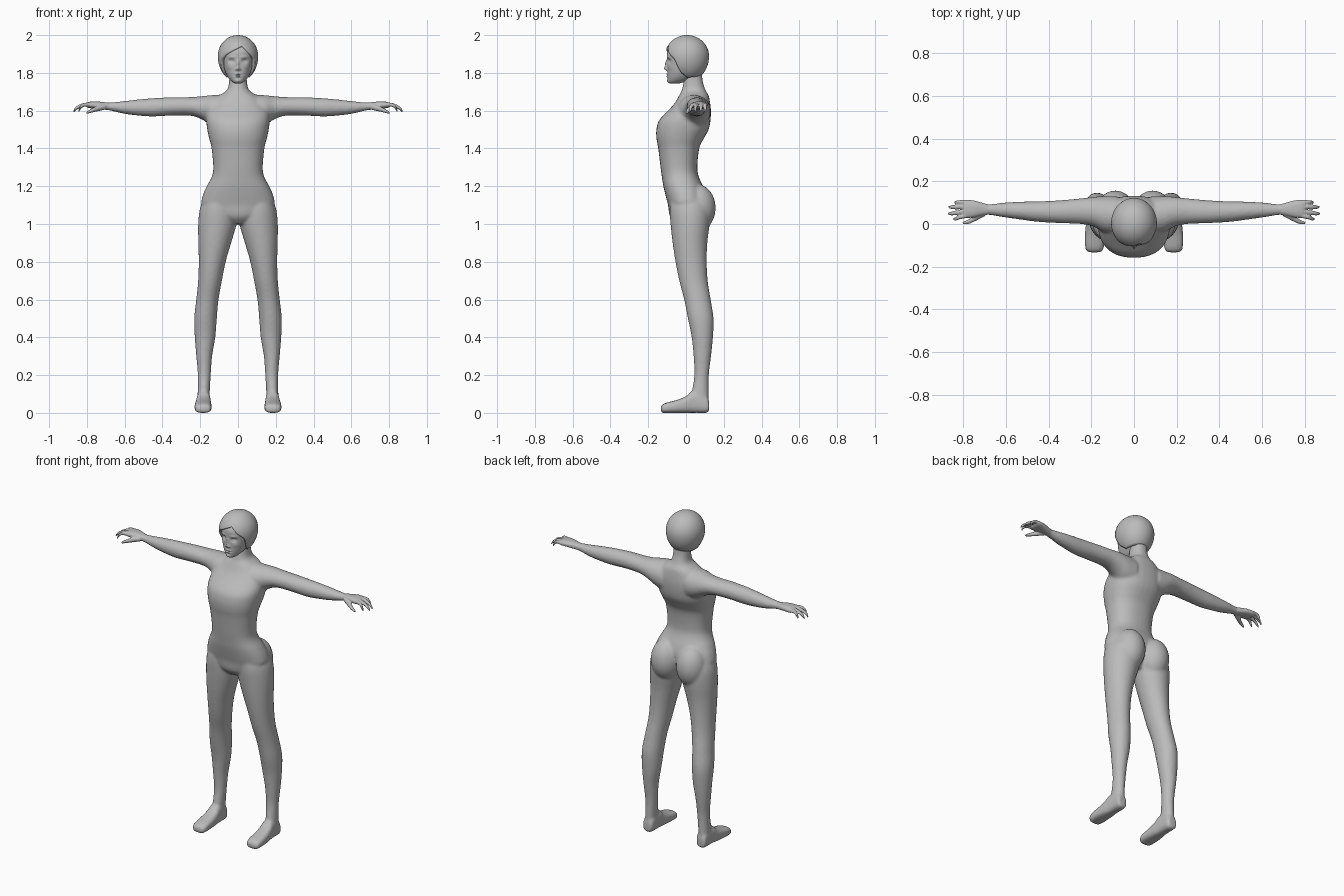
import bpy, bmesh, math
from mathutils import Vector

grey = bpy.data.materials.new("plain grey")
grey.diffuse_color = (0.5, 0.5, 0.5, 1)


def spline(rings, steps):
    """Catmull-Rom interpolation of ring bounds."""
    out = []
    for i in range(len(rings) - 1):
        p0, p1 = rings[max(i - 1, 0)], rings[i]
        p2, p3 = rings[i + 1], rings[min(i + 2, len(rings) - 1)]
        for s in range(steps):
            t = s / steps
            out.append([b + 0.5 * t * (c - a + t * (2*a - 5*b + 4*c - d + t * (3*(b - c) + d - a)))
                        for a, b, c, d in zip(p0, p1, p2, p3)])
    return out + [list(rings[-1])]


def loft(bm, rings, axis, side=1, power=2.0, n=32, steps=4):
    """Skin superellipse rings (position, min a, max a, min b, max b) along an axis."""
    rows = []
    others = [i for i in range(3) if i != axis]
    for pos, a0, a1, b0, b1 in spline(rings, steps):
        row = []
        for k in range(n):
            c, s = math.cos(2 * math.pi * k / n), math.sin(2 * math.pi * k / n)
            co = [0, 0, 0]
            co[axis] = pos
            co[others[0]] = (a0 + a1) / 2 + (a1 - a0) / 2 * math.copysign(abs(c) ** (2 / power), c)
            co[others[1]] = (b0 + b1) / 2 + (b1 - b0) / 2 * math.copysign(abs(s) ** (2 / power), s)
            co[0] *= side
            row.append(bm.verts.new(co))
        rows.append(row)
    for r, q in zip(rows, rows[1:]):
        for k in range(n):
            bm.faces.new((r[k], r[(k + 1) % n], q[(k + 1) % n], q[k]))
    bm.faces.new(rows[0])
    bm.faces.new(rows[-1])


def ball(bm, centre, radii):
    res = bmesh.ops.create_uvsphere(bm, u_segments=32, v_segments=20, radius=1)
    for v in res["verts"]:
        v.co = Vector(c + r * x for c, r, x in zip(centre, radii, v.co))


def finish(bm, name, voxel=None, smooth=0):
    bmesh.ops.recalc_face_normals(bm, faces=bm.faces)
    me = bpy.data.meshes.new(name)
    bm.to_mesh(me)
    bm.free()
    me.materials.append(grey)
    me.shade_smooth()
    ob = bpy.data.objects.new(name, me)
    bpy.context.collection.objects.link(ob)
    if voxel:
        m = ob.modifiers.new("blend parts", "REMESH")
        m.mode, m.voxel_size, m.use_smooth_shade = "VOXEL", voxel, True
        m = ob.modifiers.new("soften", "SMOOTH")
        m.factor, m.iterations = 0.5, smooth
    return ob


# body: torso with neck, then legs, feet, buttocks and arms blended in
bm = bmesh.new()
torso = [(1.0, .05, -.05, .06), (1.04, .12, -.085, .08), (1.1, .19, -.095, .1), (1.15, .187, -.108, .105),
         (1.2, .166, -.12, .09), (1.25, .139, -.128, .068), (1.3, .131, -.135, .06), (1.4, .14, -.147, .07),
         (1.45, .152, -.156, .093), (1.5, .163, -.157, .12), (1.55, .168, -.142, .13), (1.6, .163, -.095, .132),
         (1.64, .14, -.06, .128), (1.68, .1, -.037, .12), (1.71, .058, -.022, .103), (1.76, .047, -.012, .088),
         (1.82, .045, -.01, .085)]
loft(bm, [(z, -w, w, f, b) for z, w, f, b in torso], 2, power=2.3)
leg = [(.05, .15, .215, .04, .12), (.1, .15, .214, .03, .12), (.2, .144, .213, .044, .121),
       (.3, .137, .221, .04, .133), (.4, .12, .229, .03, .143), (.5, .112, .232, .01, .146),
       (.6, .103, .221, -.01, .131), (.7, .085, .211, -.036, .115), (.8, .065, .208, -.056, .11),
       (.9, .036, .21, -.071, .113), (1.0, .008, .211, -.082, .125), (1.08, .005, .202, -.087, .125),
       (1.15, .02, .175, -.08, .1)]
foot = [(.122, .16, .21, .01, .06), (.11, .15, .215, 0, .09), (.07, .147, .217, 0, .11),
        (.03, .145, .22, 0, .113), (0, .142, .225, 0, .088), (-.05, .14, .23, 0, .068),
        (-.1, .14, .23, 0, .055), (-.125, .146, .224, 0, .044), (-.133, .16, .21, .005, .032)]
arm = [(.08, -.05, .13, 1.5, 1.685), (.14, -.04, .13, 1.52, 1.682), (.19, -.012, .127, 1.553, 1.677),
       (.25, 0, .12, 1.573, 1.672), (.35, .004, .111, 1.574, 1.671), (.45, .01, .106, 1.569, 1.666),
       (.52, .019, .105, 1.573, 1.66), (.6, .03, .101, 1.583, 1.651), (.68, .042, .093, 1.601, 1.643),
       (.71, .041, .097, 1.604, 1.645)]
for side in (1, -1):
    loft(bm, leg, 2, side)
    loft(bm, foot, 1, side, power=2.8)
    loft(bm, arm, 0, side)
    ball(bm, (side * .087, .06, 1.085), (.09, .097, .125))
finish(bm, "body", .0075, 8)

# hands: palm, four fingers and thumb
bm = bmesh.new()
palm = [(.68, .044, .091, 1.603, 1.641), (.71, .04, .099, 1.606, 1.645), (.75, .031, .11, 1.611, 1.649),
        (.785, .028, .114, 1.613, 1.647), (.8, .034, .11, 1.618, 1.642)]
fingers = [(.041, .024, .845), (.061, .049, .872), (.082, .079, .868), (.102, .101, .842)]
for side in (1, -1):
    loft(bm, palm, 0, side, power=2.4)
    for base, tip, reach in fingers:
        path = [(.775, base, 1.631, .0115), (.815, (base + tip) / 2, 1.631, .0105),
                (.3 * .815 + .7 * reach, tip, 1.615, .0095), (reach, tip, 1.596, .006)]
        loft(bm, [(x, y - r, y + r, z - r, z + r) for x, y, z, r in path], 0, side, n=12)
    thumb = [(.7, .05, 1.62, .014), (.74, .03, 1.612, .015), (.775, .011, 1.6, .011), (.803, .004, 1.588, .006)]
    loft(bm, [(x, y - r, y + r, z - r, z + r) for x, y, z, r in thumb], 0, side, n=12)
finish(bm, "hands", .004, 3)

# head: fine loft with facial features pushed in and out
bm = bmesh.new()
skull = [(1.744, .016, -.085, -.035), (1.752, .03, -.094, -.01), (1.77, .048, -.097, .03),
         (1.795, .063, -.098, .06), (1.83, .075, -.099, .085), (1.87, .083, -.1, .1),
         (1.915, .084, -.099, .1), (1.955, .066, -.075, .085), (1.975, .035, -.04, .05)]
loft(bm, [(z, -w, w, f, b) for z, w, f, b in skull], 2, power=2.2, n=128, steps=10)
features = [(.034, 1.862, .014, .010, .013), (.034, 1.86, .008, .005, -.005),   # eye sockets, lids
            (.035, 1.884, .02, .006, -.004), (.045, 1.83, .015, .013, -.003),   # brows, cheeks
            (.011, 1.819, .005, .005, -.007), (0, 1.824, .008, .010, -.017),    # nostrils, nose tip
            (0, 1.848, .006, .018, -.011), (0, 1.793, .016, .004, -.007),       # nose bridge, upper lip
            (0, 1.781, .013, .004, -.007), (0, 1.787, .018, .002, .004),        # lower lip, mouth line
            (0, 1.758, .014, .008, -.005)]                                      # chin
for v in bm.verts:
    if v.co.y < -.02:
        x, z = abs(v.co.x), v.co.z
        v.co.y += sum(d * math.exp(-((x - fx) / sx) ** 2 - ((z - fz) / sz) ** 2)
                      for fx, fz, sx, sz, d in features)
finish(bm, "head")

# hair: cap whose lower edge follows the hairline around the head
bm = bmesh.new()
hairline = [(-180, 1.787), (-120, 1.778), (-90, 1.775), (-72, 1.80), (-58, 1.865), (-40, 1.895), (-10, 1.925),
            (14, 1.945), (35, 1.905), (55, 1.875), (70, 1.80), (90, 1.775), (120, 1.778), (180, 1.787)]
cols, rows = 96, 20
grid = []
for k in range(cols):
    deg = -180 + 360 * k / cols
    a, b = next((p, q) for p, q in zip(hairline, hairline[1:]) if p[0] <= deg <= q[0])
    edge = a[1] + (b[1] - a[1]) * (deg - a[0]) / (b[0] - a[0])
    drop = (edge - 1.888) / (.112 if edge > 1.888 else .135)
    phi = math.radians(deg)
    col = []
    for j in range(1, rows + 1):
        t = math.acos(drop) * j / rows
        h = math.cos(t)
        col.append(bm.verts.new((.107 * math.sin(t) * math.sin(phi), .005 - .117 * math.sin(t) * math.cos(phi),
                                 1.888 + h * (.112 if h > 0 else .135))))
    grid.append(col)
crown = bm.verts.new((0, .005, 2.0))
for k in range(cols):
    a, b = grid[k], grid[(k + 1) % cols]
    bm.faces.new((crown, a[0], b[0]))
    for j in range(rows - 1):
        bm.faces.new((a[j], a[j + 1], b[j + 1], b[j]))
hair = finish(bm, "hair")
m = hair.modifiers.new("thickness", "SOLIDIFY")
m.thickness, m.offset = .022, -1
hair.select_set(True)
bpy.context.view_layer.objects.active = hair
bpy.ops.object.shade_smooth_by_angle(angle=math.radians(40))
